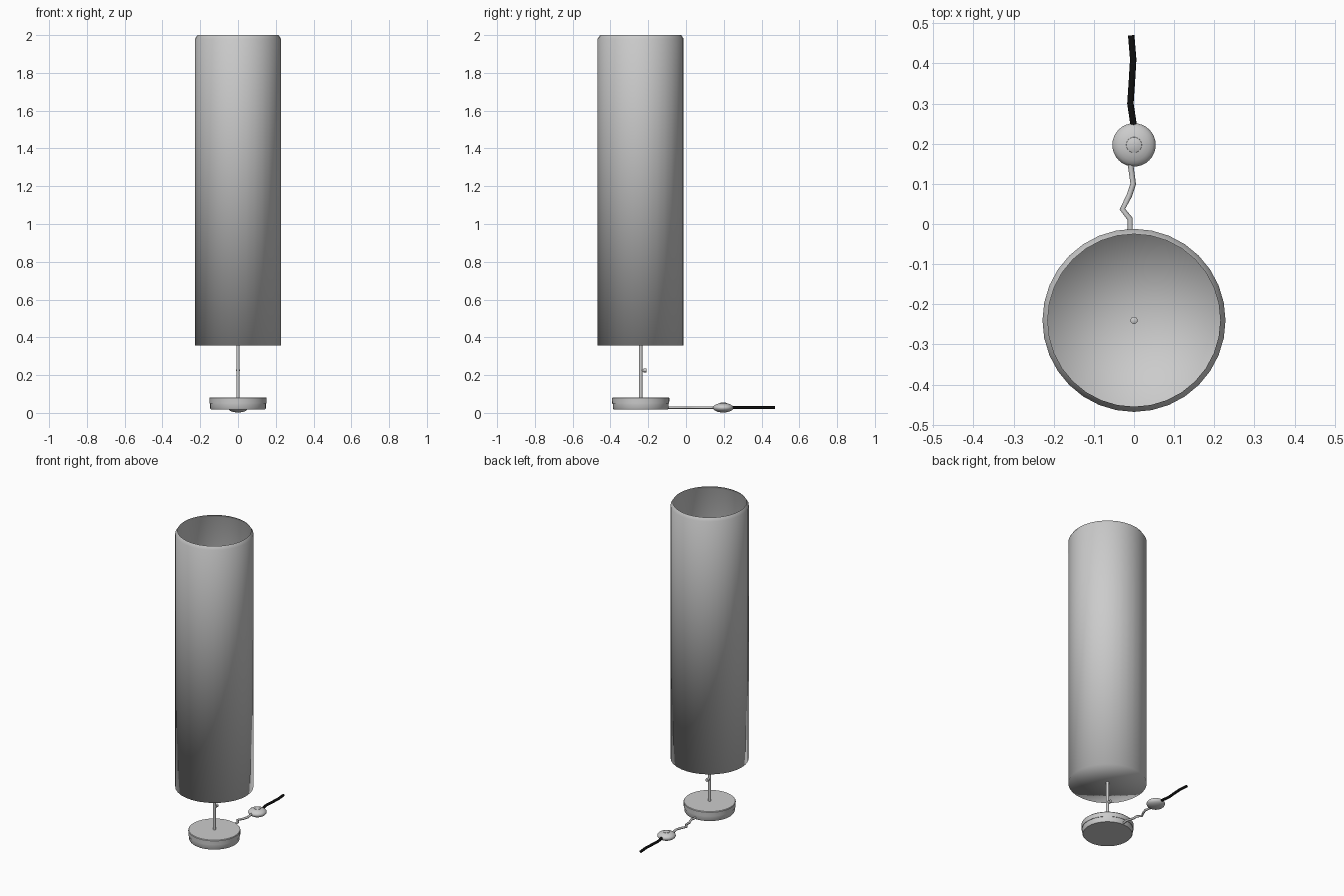
import bpy, bmesh, math
from mathutils import Matrix

if "Cube" in bpy.data.objects:
    bpy.data.objects.remove(bpy.data.objects["Cube"])

LAMP_Y = -0.24


def lathe(name, profile, loc, sides=32, angle=None):
    """Spin an (r, z) profile around z; points with r = 0 become poles."""
    bm = bmesh.new()
    rings = []
    for r, z in profile:
        if r == 0:
            rings.append([bm.verts.new((0, 0, z))])
        else:
            rings.append([bm.verts.new((r * math.cos(2 * math.pi * i / sides),
                                        r * math.sin(2 * math.pi * i / sides), z))
                          for i in range(sides)])
    for a, b in zip(rings, rings[1:]):
        for i in range(sides):
            j = (i + 1) % sides
            if len(a) == 1:
                bm.faces.new((a[0], b[j], b[i]))
            elif len(b) == 1:
                bm.faces.new((a[i], a[j], b[0]))
            else:
                bm.faces.new((a[i], a[j], b[j], b[i]))
    for f in bm.faces:
        f.smooth = True
    mesh = bpy.data.meshes.new(name)
    bm.to_mesh(mesh)
    bm.free()
    if angle:
        mesh.set_sharp_from_angle(angle=math.radians(angle))
    ob = bpy.data.objects.new(name, mesh)
    ob.location = loc
    bpy.context.collection.objects.link(ob)
    return ob


def cable(name, points, radius, z):
    """Round cable lying flat along (x, y) points."""
    cu = bpy.data.curves.new(name, 'CURVE')
    cu.dimensions = '3D'
    cu.bevel_depth = radius
    cu.bevel_resolution = 2
    cu.use_fill_caps = True
    sp = cu.splines.new('POLY')
    sp.points.add(len(points) - 1)
    for p, (x, y) in zip(sp.points, points):
        p.co = (x, y, z, 1)
    ob = bpy.data.objects.new(name, cu)
    bpy.context.collection.objects.link(ob)
    return ob


# Tall shade: closed bottom, thin wall, lip turned in at the open top
lathe("shade", [(0, 0.365), (0.228, 0.357), (0.228, 1.98), (0.215, 2.0)],
      (0, LAMP_Y, 0))

# Base: weighted lower disc with a slightly wider cover
lathe("base_weight", [(0, 0.018), (0.143, 0.018), (0.147, 0.024), (0.148, 0.053), (0, 0.053)],
      (0, LAMP_Y, 0), 40, 35)
lathe("base_cover", [(0, 0.05), (0.151, 0.05), (0.152, 0.078), (0.149, 0.082), (0, 0.082)],
      (0, LAMP_Y, 0), 40, 35)

# Stem and the small knob on its back
lathe("stem", [(0, 0.08), (0.009, 0.08), (0.009, 0.375), (0, 0.38)],
      (0, LAMP_Y, 0), 16, 50)
knob = lathe("stem_knob", [(0, 0), (0.005, 0), (0.005, 0.014), (0.01, 0.014), (0.01, 0.03), (0, 0.03)],
             (0, LAMP_Y, 0.225), 16, 40)
knob.rotation_euler = (-math.pi / 2, 0, 0)

# Foot switch: flattened ellipsoid with a round button
n = 12
body = [(0.054 * math.sin(math.pi * i / n), -0.025 * math.cos(math.pi * i / n))
        for i in range(n + 1)]
body[0], body[-1] = (0, -0.025), (0, 0.025)
lathe("foot_switch", body, (0, 0.197, 0.027))
lathe("switch_button", [(0, 0.02), (0.021, 0.02), (0.019, 0.027), (0.011, 0.03), (0, 0.031)],
      (0, 0.197, 0.025), 24, 50)

# Cable from base to switch, then the black cable behind it
cable("inner_cable", [(-0.005, -0.12), (0.005, -0.06), (-0.01, -0.02), (-0.01, 0.013),
                      (-0.029, 0.037), (-0.012, 0.07), (-0.002, 0.1), (-0.009, 0.15)],
      0.007, 0.028)
black = cable("outer_cable", [(0, 0.24), (-0.009, 0.3), (-0.005, 0.36), (-0.002, 0.41),
                              (-0.007, 0.47)], 0.008, 0.028)
mat = bpy.data.materials.new("black_rubber")
mat.diffuse_color = (0.005, 0.005, 0.005, 1)
mat.use_nodes = True
mat.node_tree.nodes["Principled BSDF"].inputs["Base Color"].default_value = mat.diffuse_color
black.data.materials.append(mat)
